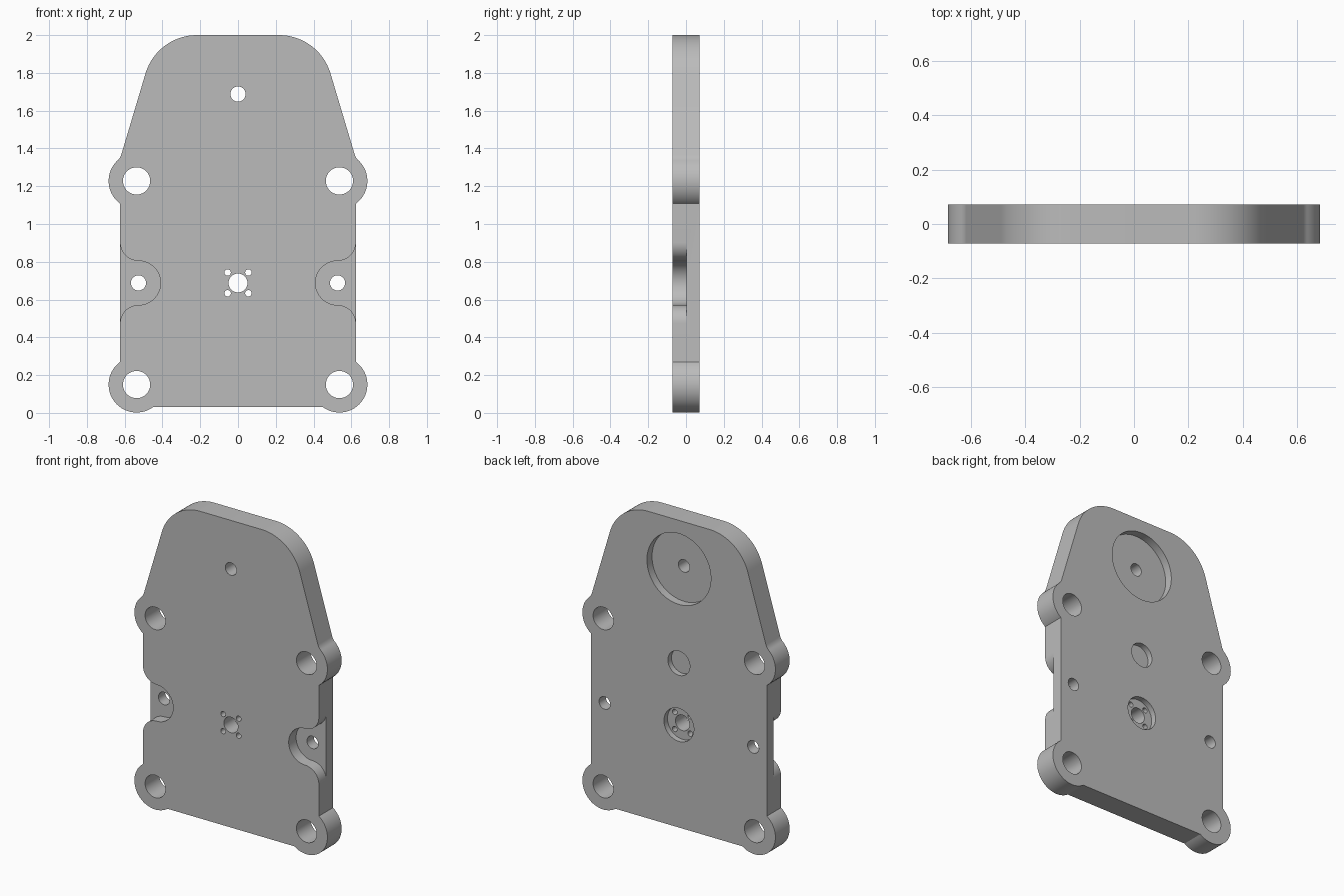
import bpy, bmesh
from math import pi, sin, cos, tan, asin, acos, atan2, sqrt, radians
from mathutils import Vector

cube = bpy.data.objects.get("Cube")
if cube:
    bpy.data.objects.remove(cube)

HALF_T = 0.072            # half thickness
HALF_W = 0.624            # half width of the straight body
BASE = 0.03               # height of the bottom edge
LOBE_R, BOLT_R = 0.148, 0.072
LOBE_X, LOW_Z, HIGH_Z = 0.537, 0.15, 1.228
PIVOT_Z, TOP_Z = 0.688, 1.688


def arc(centre, r, a0, a1, n=24):
    return [(centre[0] + r * cos(a0 + (a1 - a0) * i / n),
             centre[1] + r * sin(a0 + (a1 - a0) * i / n)) for i in range(n + 1)]


def circle(x, z, r, n=64):
    return arc((x, z), r, 0, 2 * pi, n)[:-1]


def prisms(name, loops, y0, y1):
    """Extrude closed x-z loops from y0 to y1 as one object."""
    bm = bmesh.new()
    for loop in loops:
        face = bm.faces.new([bm.verts.new((x, y0, z)) for x, z in loop])
        ext = bmesh.ops.extrude_face_region(bm, geom=[face])
        moved = [v for v in ext["geom"] if isinstance(v, bmesh.types.BMVert)]
        bmesh.ops.translate(bm, vec=(0, y1 - y0, 0), verts=moved)
    bmesh.ops.recalc_face_normals(bm, faces=bm.faces)
    mesh = bpy.data.meshes.new(name)
    bm.to_mesh(mesh)
    bm.free()
    obj = bpy.data.objects.new(name, mesh)
    bpy.context.collection.objects.link(obj)
    return obj


def cut(target, cutter):
    cutter.hide_render = True
    mod = target.modifiers.new(cutter.name, "BOOLEAN")
    mod.operation, mod.solver, mod.object = "DIFFERENCE", "EXACT", cutter
    bpy.context.view_layer.objects.active = target
    bpy.ops.object.modifier_apply(modifier=mod.name)
    bpy.data.objects.remove(cutter)


# Sloped shoulder line, and the fillet where it meets the upper lobe
slope = Vector((-0.286, 0.958)).normalized()
out = Vector((slope.y, -slope.x))
corner = Vector((0.429, 2.0))
upper = Vector((LOBE_X, HIGH_Z))
fil_r = 0.07
start = corner + out * fil_r - upper
b = start.dot(slope)
s = -b + sqrt(b * b - start.length_squared + (LOBE_R + fil_r) ** 2)
fil = upper + start + slope * s
to_fil = atan2(fil.y - upper.y, fil.x - upper.x)
out_a = atan2(out.y, out.x)

# Half outline, bottom to top
side_a = acos((HALF_W - LOBE_X) / LOBE_R)
base_a = pi + asin((LOW_Z - BASE) / LOBE_R)
top_r = 0.284
top_c = (corner.x - top_r * tan((pi / 2 - out_a) / 2), 2.0 - top_r)
half = arc((LOBE_X, LOW_Z), LOBE_R, base_a, 2 * pi + side_a, 40)
half += arc(upper, LOBE_R, -side_a, to_fil, 28)
half += arc(fil, fil_r, to_fil + pi, out_a + pi, 8)[1:]
half += arc(top_c, top_r, out_a, pi / 2, 24)
outline = half + [(-x, z) for x, z in reversed(half)]
plate = prisms("mounting_plate", [outline], -HALF_T, HALF_T)

# Front side pockets: round inner end flaring out to the plate edge
pr, px = 0.117, 0.527
fr = HALF_W - px
pocket = arc((px, PIVOT_Z), pr, pi / 2, 1.5 * pi, 36)
pocket += arc((px, PIVOT_Z - pr - fr), fr, pi / 2, 0, 16)[1:]
pocket += [(0.8, PIVOT_Z - pr - fr), (0.8, PIVOT_Z + pr + fr)]
pocket += arc((px, PIVOT_Z + pr + fr), fr, 0, -pi / 2, 16)[:-1]
pockets = [[(m * x, z) for x, z in pocket] for m in (1, -1)]
cut(plate, prisms("side_pockets", pockets, -0.2, 0.003))

# Round recesses in the back
cut(plate, prisms("large_recess", [circle(0, TOP_Z, 0.227, 96)], HALF_T - 0.052, 0.2))
cut(plate, prisms("small_recesses", [circle(0, 1.084, 0.078), circle(0, PIVOT_Z, 0.106)],
                  HALF_T - 0.036, 0.2))

# Through holes
holes = [circle(0, TOP_Z, 0.04), circle(0, PIVOT_Z, 0.05)]
for m in (1, -1):
    holes += [circle(m * LOBE_X, z, BOLT_R) for z in (LOW_Z, HIGH_Z)]
    holes.append(circle(m * px, PIVOT_Z, 0.04))
    holes += [circle(m * 0.055, PIVOT_Z + dz, 0.017, 32) for dz in (-0.055, 0.055)]
cut(plate, prisms("through_holes", holes, -0.3, 0.3))

# Colour and shading
grey = bpy.data.materials.new("plain grey")
grey.use_nodes = True
colour = (0.5, 0.5, 0.5, 1)
grey.diffuse_color = colour
grey.node_tree.nodes["Principled BSDF"].inputs["Base Color"].default_value = colour
plate.data.materials.clear()
plate.data.materials.append(grey)
for poly in plate.data.polygons:
    poly.material_index = 0
bpy.ops.object.select_all(action="DESELECT")
plate.select_set(True)
bpy.context.view_layer.objects.active = plate
bpy.ops.object.shade_smooth_by_angle(angle=radians(30))
